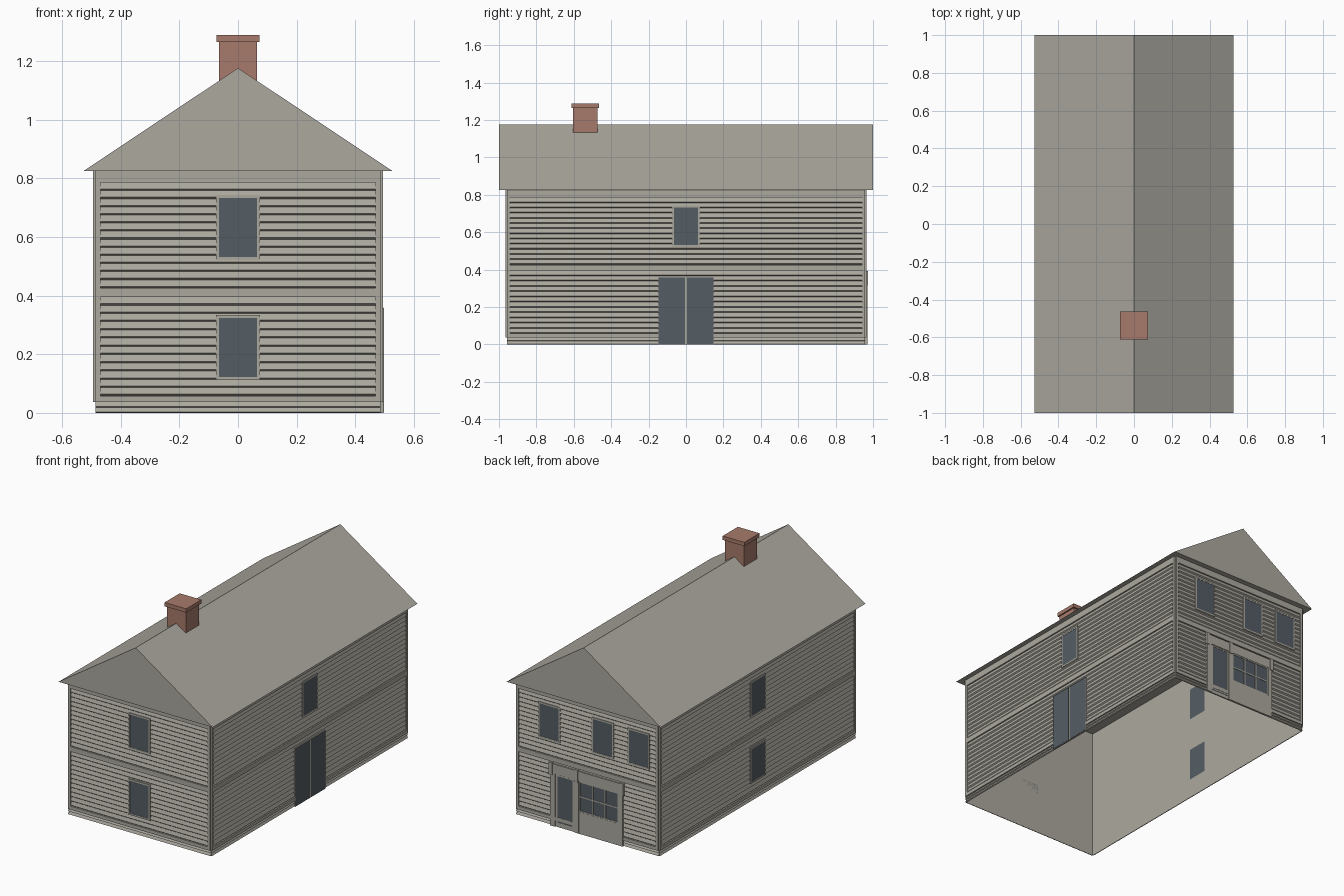
import bpy
import bmesh
from math import radians
from mathutils import Matrix, Vector

cube = bpy.data.objects.get("Cube")
if cube:
    bpy.data.objects.remove(cube, do_unlink=True)


def material(name, rgb):
    m = bpy.data.materials.new(name)
    m.use_nodes = True
    m.diffuse_color = (*rgb, 1)
    m.node_tree.nodes["Principled BSDF"].inputs["Base Color"].default_value = (*rgb, 1)
    return m


PAINT = material("warm grey paint", (0.413, 0.397, 0.347))
GLASS = material("dark slate glass", (0.089, 0.109, 0.127))
BRICK = material("red brown brick", (0.386, 0.195, 0.147))

HALF_X, HALF_Y, EAVES, RIDGE = 0.485, 0.956, 0.8245, 1.1755
TRIM = 0.010


def make_object(name, bm, mat, matrix=None):
    bmesh.ops.recalc_face_normals(bm, faces=bm.faces)
    mesh = bpy.data.meshes.new(name)
    bm.to_mesh(mesh)
    bm.free()
    mesh.materials.append(mat)
    ob = bpy.data.objects.new(name, mesh)
    if matrix:
        ob.matrix_world = matrix
    bpy.context.scene.collection.objects.link(ob)
    return ob


def add_box(bm, lo, hi):
    lo, hi = Vector(lo), Vector(hi)
    m = Matrix.Translation((lo + hi) / 2) @ Matrix.Diagonal((*(hi - lo), 1))
    bmesh.ops.create_cube(bm, size=1, matrix=m)


class Wall:
    """One side of the house: u runs along it, depth is measured outward."""

    def __init__(self, name, angle, distance, half):
        self.name, self.half = name, half
        self.matrix = Matrix.Rotation(radians(angle), 4, "Z") @ Matrix.Translation((0, -distance, 0))

    def plates(self, part, rects, depth, mat=PAINT, inner=0.0):
        bm = bmesh.new()
        for u0, u1, z0, z1 in rects:
            add_box(bm, (u0, -depth, z0), (u1, -inner, z1))
        make_object(f"{self.name}_{part}", bm, mat, self.matrix)

    def siding(self, part, half, z0, z1, count):
        # Overlapping boards: a sloping face over a short undercut
        bm = bmesh.new()
        step = (z1 - z0) / count
        profile = []
        for i in range(count):
            z = z0 + i * step
            profile += [(0.001, z), (0.008, z + step * 0.2)]
        profile.append((0.001, z1))
        rows = [[bm.verts.new((u, -d, z)) for u in (-half, half)] for d, z in profile]
        for a, b in zip(rows, rows[1:]):
            bm.faces.new((a[0], a[1], b[1], b[0]))
        make_object(f"{self.name}_{part}", bm, PAINT, self.matrix)

    def cladding(self):
        h = self.half
        edge = h - 0.016
        self.siding("plinth_siding", h, 0, 0.037, 2)
        self.siding("lower_siding", edge, 0.058, 0.395, 12)
        self.siding("upper_siding", edge, 0.426, 0.785, 13)
        bands = [(-edge, edge, 0.037, 0.058), (-edge, edge, 0.395, 0.426),
                 (-edge, edge, 0.785, EAVES)]
        posts = [(-h, -edge, 0.037, EAVES), (edge, h, 0.037, EAVES)]
        self.plates("trim_boards", bands + posts, TRIM)

    def window(self, part, u, z):
        w, h, t = 0.065, 0.1005, 0.010
        self.plates(part + "_glass", [(u - w, u + w, z - h, z + h)], 0.0085, GLASS)
        self.plates(part + "_frame", frame(u - w, u + w, z - h, z + h, t), TRIM)


def frame(u0, u1, z0, z1, t):
    """Four bars around an opening."""
    return [(u0 - t, u0, z0 - t, z1 + t), (u1, u1 + t, z0 - t, z1 + t),
            (u0, u1, z0 - t, z0), (u0, u1, z1, z1 + t)]


# Wall shell, open underneath
bm = bmesh.new()
corners = [(-HALF_X, -HALF_Y), (HALF_X, -HALF_Y), (HALF_X, HALF_Y), (-HALF_X, HALF_Y)]
low = [bm.verts.new((x, y, 0)) for x, y in corners]
top = [bm.verts.new((x, y, EAVES)) for x, y in corners]
for i in range(4):
    j = (i + 1) % 4
    bm.faces.new((low[i], low[j], top[j], top[i]))
make_object("wall_shell", bm, PAINT)

# Gabled roof as a solid prism
bm = bmesh.new()
ends = [[bm.verts.new((x, y, z)) for x, z in ((-0.527, EAVES), (0.527, EAVES), (0, RIDGE))]
        for y in (-1, 1)]
bm.faces.new(ends[0])
bm.faces.new(ends[1])
for i in range(3):
    j = (i + 1) % 3
    bm.faces.new((ends[0][i], ends[0][j], ends[1][j], ends[1][i]))
make_object("gabled_roof", bm, PAINT)

# Chimney stack and cap
for part, half, z0, z1 in (("chimney_stack", 0.065, 1.08, 1.264), ("chimney_cap", 0.074, 1.264, 1.288)):
    bm = bmesh.new()
    add_box(bm, (-half, -0.538 - half, z0), (half, -0.538 + half, z1))
    make_object(part, bm, BRICK)

# Four clad walls
front = Wall("front", 0, HALF_Y, HALF_X)
left = Wall("left", 90, HALF_X, HALF_Y)
back = Wall("back", 180, HALF_Y, HALF_X)
right = Wall("right", 270, HALF_X, HALF_Y)
for wall in (front, left, back, right):
    wall.cladding()

# Windows
UPPER, LOWER = 0.632, 0.223
for wall in (front, right):
    wall.window("upper_window", 0, UPPER)
    wall.window("lower_window", 0, LOWER)
left.window("upper_window", 0, UPPER)
for i, u in enumerate((-0.262, 0.105, 0.35)):
    back.window(f"upper_window_{i + 1}", u, UPPER)

# Double side doors
left.plates("door_surround", [(-0.149, 0.149, 0, 0.36)], 0.0105)
left.plates("double_doors", [(-0.147, -0.005, 0.002, 0.358), (0.005, 0.147, 0.002, 0.358)], 0.012, GLASS)

# Shop front: backing, pilasters, header, stall panel
back.plates("shop_backing", [(-0.25, 0.245, 0, 0.385)], 0.0085)
back.plates("shop_pilasters", [(-0.25, -0.218, 0, 0.33), (-0.085, -0.055, 0, 0.33),
                               (0.218, 0.245, 0, 0.33)], 0.014)
back.plates("shop_header", [(-0.25, 0.245, 0.325, 0.385)], 0.014)
back.plates("shop_brackets", [(-0.257, -0.235, 0.315, 0.392), (-0.081, -0.059, 0.315, 0.392),
                              (0.23, 0.252, 0.315, 0.392)], 0.018)
back.plates("shop_stall_panel", [(-0.055, 0.218, 0, 0.135)], 0.013)

# Shop door
back.plates("shop_door_glass", [(-0.203, -0.098, 0.03, 0.315)], 0.0095, GLASS)
back.plates("shop_door_frame", frame(-0.203, -0.098, 0.03, 0.315, 0.008), 0.011)

# Shop window with glazing bars
u0, u1, z0, z1 = -0.047, 0.21, 0.143, 0.317
back.plates("shop_window_glass", [(u0, u1, z0, z1)], 0.0095, GLASS)
bars = frame(u0, u1, z0, z1, 0.008)
for k in (1, 2):
    u = u0 + (u1 - u0) * k / 3
    bars.append((u - 0.004, u + 0.004, z0, z1))
mid = (z0 + z1) / 2
bars.append((u0, u1, mid - 0.004, mid + 0.004))
back.plates("shop_window_bars", bars, 0.012)
